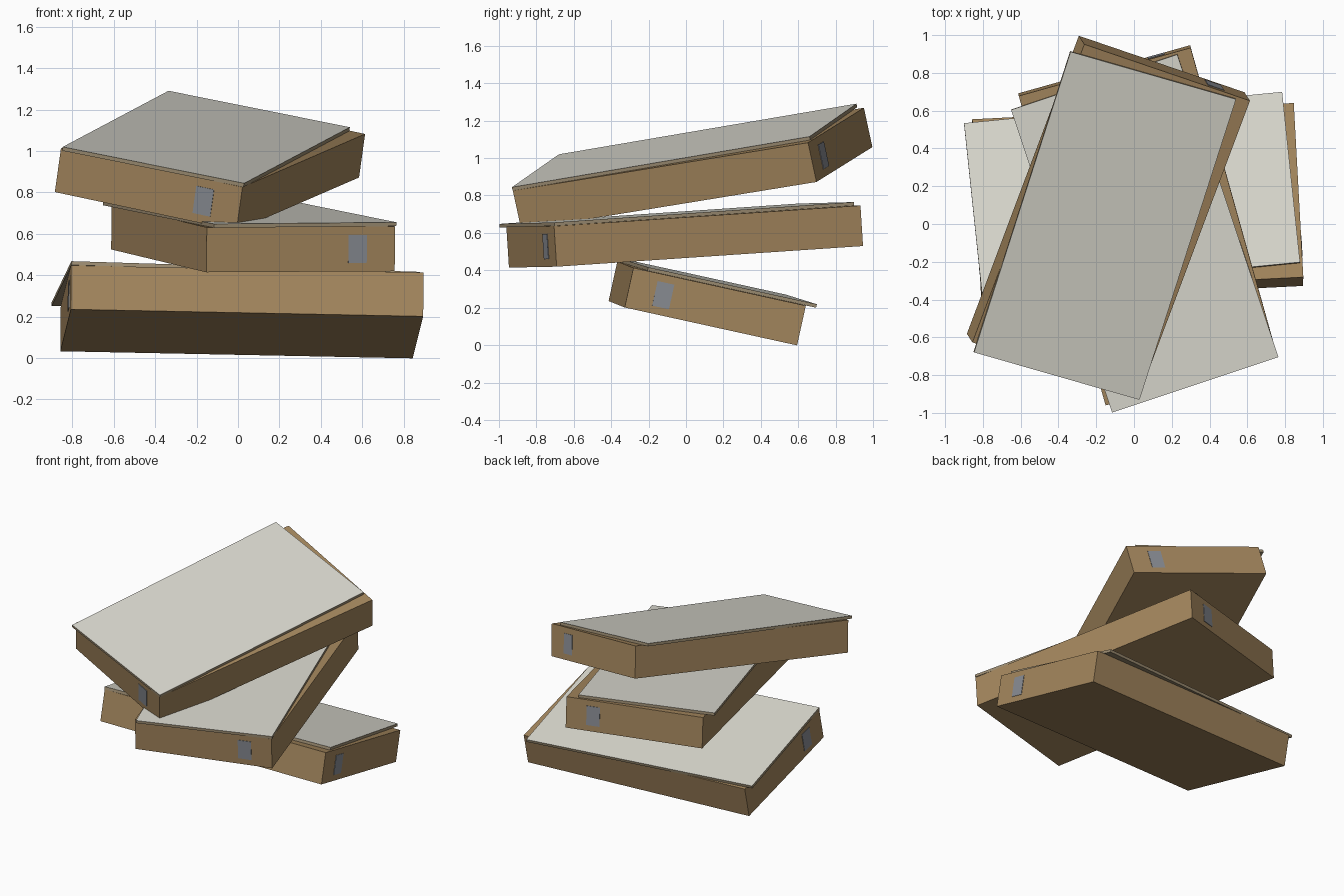
import bpy
from math import radians
from mathutils import Matrix, Vector

old = bpy.data.objects.get("Cube")
if old:
    bpy.data.objects.remove(old, do_unlink=True)


def material(name, rgb):
    m = bpy.data.materials.new(name)
    m.use_nodes = True
    m.diffuse_color = (*rgb, 1)
    m.node_tree.nodes["Principled BSDF"].inputs["Base Color"].default_value = (*rgb, 1)
    return m


CARD = material("brown cardboard", (0.37, 0.24, 0.11))
PAPER = material("pale paper", (0.70, 0.69, 0.62))
EDGE = material("lid edge tan", (0.34, 0.27, 0.17))
LABEL = material("grey label", (0.25, 0.265, 0.295))

WIDTH, LENGTH, HEIGHT = 0.945, 1.705, 0.217
LID_SIZE = Vector((0.928, 1.693, 0.019))


def block(name, size, matrix, *mats):
    """Cuboid of the given size, centred on the matrix origin."""
    bpy.ops.mesh.primitive_cube_add(size=1)
    ob = bpy.context.object
    ob.name = name
    ob.data.transform(Matrix.Diagonal((*size, 1)))
    for m in mats:
        ob.data.materials.append(m)
    ob.matrix_world = matrix
    return ob


def carton(name, centre, across, along):
    """Box with a loose lid and an end label on each short side."""
    # frame: x across, y along, z up through the lid
    x = Vector(across).normalized()
    y = Vector(along)
    y = (y - y.dot(x) * x).normalized()
    z = x.cross(y)
    frame = Matrix.Translation(centre) @ Matrix((x, y, z)).transposed().to_4x4()

    block(name + "_box", (WIDTH, LENGTH, HEIGHT),
          frame @ Matrix.Translation((0, 0, HEIGHT / 2)), CARD)

    # lid, pushed aside and slightly twisted
    shift = Matrix.Translation((-0.027, -0.029, HEIGHT + LID_SIZE.z / 2 + 0.001))
    lid = block(name + "_lid", LID_SIZE,
                frame @ shift @ Matrix.Rotation(radians(2.8), 4, "Z"), EDGE, PAPER)
    for face in lid.data.polygons:
        face.material_index = int(face.normal.z > 0.5)

    # end labels
    for end, side in (("front", -1), ("back", 1)):
        place = Matrix.Translation((0.285, side * LENGTH / 2, HEIGHT / 2))
        block(f"{name}_{end}_label", (0.092, 0.006, 0.135), frame @ place, LABEL)


# centre of the base, direction across, direction along
carton("bottom", (0.018, 0.09, 0.117), (0.05, -0.91, 0.20), (1.705, 0.09, -0.035))
carton("middle", (0.072, 0.0, 0.472), (0.91, 0.255, 0.005), (-0.455, 1.635, 0.11))
carton("top", (-0.15, 0.058, 0.837), (0.88, -0.30, -0.187), (0.58, 1.585, 0.26))
